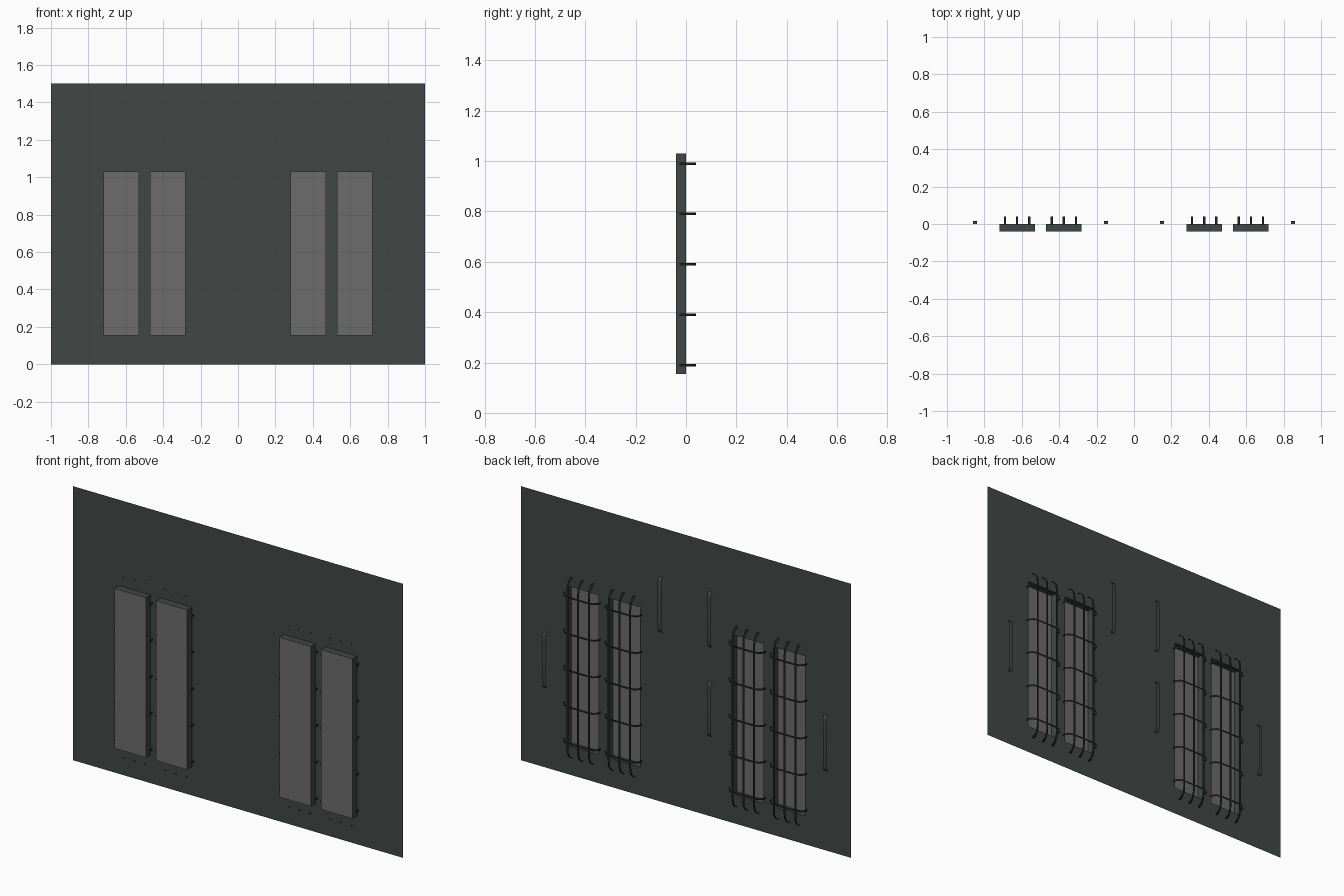
import bpy, bmesh

old = bpy.data.objects.get("Cube")
if old:
    bpy.data.objects.remove(old)


def material(name, rgb):
    m = bpy.data.materials.new(name)
    m.use_nodes = True
    m.diffuse_color = (*rgb, 1)
    m.node_tree.nodes["Principled BSDF"].inputs["Base Color"].default_value = (*rgb, 1)
    return m


WALL = material("dark slate", (0.052, 0.064, 0.062))
PANE = material("grey pane", (0.15, 0.15, 0.15))
IRON = material("black iron", (0.014, 0.016, 0.016))


def finish(name, bm, *mats):
    bmesh.ops.remove_doubles(bm, verts=bm.verts, dist=0.0001)
    mesh = bpy.data.meshes.new(name)
    bm.to_mesh(mesh)
    bm.free()
    for m in mats:
        mesh.materials.append(m)
    ob = bpy.data.objects.new(name, mesh)
    bpy.context.collection.objects.link(ob)
    return ob


def quad(bm, *pts):
    return bm.faces.new([bm.verts.new(p) for p in pts])


CENTRES = (-0.625, -0.375, 0.375, 0.625)
HALF, LOW, HIGH, FRONT = 0.095, 0.155, 1.03, -0.04

# Thin wall sheet with four window openings
bm = bmesh.new()
xs = [-1] + [c + s * HALF for c in CENTRES for s in (-1, 1)] + [1]
zs = [0, LOW, HIGH, 1.5]
for i in range(len(xs) - 1):
    for j in range(3):
        if i % 2 and j == 1:
            continue
        a, b, lo, hi = xs[i], xs[i + 1], zs[j], zs[j + 1]
        quad(bm, (a, 0, lo), (b, 0, lo), (b, 0, hi), (a, 0, hi))
finish("wall", bm, WALL)


def ribbon(name, half_path, width, origin, vertical, mat):
    """Flat strip through a mirrored path of (distance along, y)."""
    path = [(-u, y) for u, y in half_path] + [(u, y) for u, y in reversed(half_path)]
    ox, oz = origin
    rows = []
    bm = bmesh.new()
    for u, y in path:
        row = []
        for w in (-width / 2, width / 2):
            p = (ox + w, y, oz + u) if vertical else (ox + u, y, oz + w)
            row.append(bm.verts.new(p))
        rows.append(row)
    for r, s in zip(rows, rows[1:]):
        f = bm.faces.new((r[0], r[1], s[1], s[0]))
        f.smooth = True
    bmesh.ops.recalc_face_normals(bm, faces=bm.faces)
    return finish(name, bm, mat)


UPRIGHT = [(0.495, -0.005), (0.492, 0.01), (0.48, 0.025), (0.46, 0.036), (0.43, 0.04)]
CROSS = [(0.108, -0.025), (0.108, 0), (0.102, 0.02), (0.088, 0.034), (0.065, 0.04)]
HANDLE = [(0.15, 0), (0.148, 0.008), (0.14, 0.013), (0.125, 0.015)]

for c in CENTRES:
    # Projecting window box, open at the back
    bm = bmesh.new()
    ring = [(c - HALF, LOW), (c + HALF, LOW), (c + HALF, HIGH), (c - HALF, HIGH)]
    for (ax, az), (bx, bz) in zip(ring, ring[1:] + ring[:1]):
        quad(bm, (ax, 0, az), (bx, 0, bz), (bx, FRONT, bz), (ax, FRONT, az))
    quad(bm, *[(x, FRONT, z) for x, z in ring]).material_index = 1
    finish("window_box", bm, WALL, PANE)

    # Bowed grille behind the window
    for dx in (-0.065, 0, 0.065):
        ribbon("upright_bar", UPRIGHT, 0.012, (c + dx, 0.59), True, IRON)
    for k in range(5):
        ribbon("cross_bar", CROSS, 0.01, (c, 0.19 + 0.2 * k), False, IRON)

# Slim pull handles on the back of the wall
for x, z in ((0.85, 0.59), (0.15, 1.08), (-0.15, 1.08), (-0.15, 0.59), (-0.85, 0.59)):
    ribbon("pull_handle", HANDLE, 0.022, (x, z), True, WALL)
